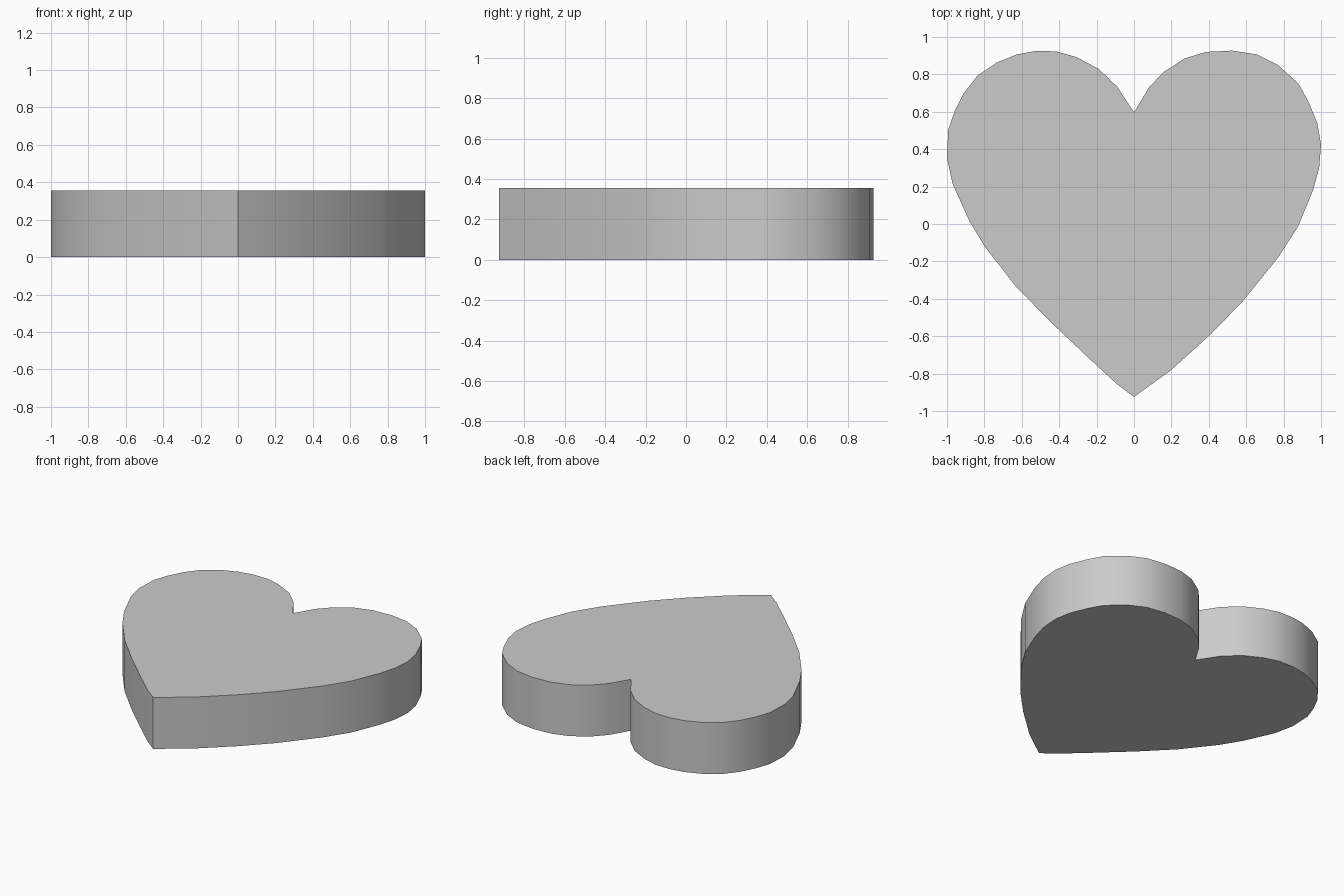
import bpy, bmesh, math

if "Cube" in bpy.data.objects:
    bpy.data.objects.remove(bpy.data.objects["Cube"])

HEIGHT = 0.355

# Heart outline, from the notch round each lobe to the bottom tip
notch, tip = (0, 0.597), (0, -0.925)
left = [(-0.09, 0.735), (-0.19, 0.83), (-0.31, 0.893), (-0.415, 0.923),
        (-0.525, 0.925), (-0.625, 0.907), (-0.73, 0.865), (-0.835, 0.795),
        (-0.91, 0.70), (-0.96, 0.60), (-0.993, 0.505), (-1.0, 0.355),
        (-0.97, 0.215), (-0.88, 0.015), (-0.795, -0.125), (-0.635, -0.33),
        (-0.45, -0.52), (-0.26, -0.70), (-0.095, -0.853)]
right = [(0.08, 0.73), (0.155, 0.81), (0.27, 0.885), (0.385, 0.92),
         (0.525, 0.927), (0.655, 0.907), (0.77, 0.85), (0.88, 0.75),
         (0.93, 0.66), (0.98, 0.54), (1.0, 0.425), (0.99, 0.30),
         (0.957, 0.18), (0.877, -0.015), (0.77, -0.18), (0.58, -0.415),
         (0.41, -0.59), (0.20, -0.78)]
outline = [notch] + left + [tip] + right[::-1]

# Solid heart plate: outline face extruded straight up
bm = bmesh.new()
base = bm.faces.new([bm.verts.new((x, y, 0)) for x, y in outline])
ext = bmesh.ops.extrude_face_region(bm, geom=[base], use_keep_orig=True)
top = [g for g in ext["geom"] if isinstance(g, bmesh.types.BMVert)]
bmesh.ops.translate(bm, verts=top, vec=(0, 0, HEIGHT))
bmesh.ops.recalc_face_normals(bm, faces=bm.faces)

mesh = bpy.data.meshes.new("heart_plate")
bm.to_mesh(mesh)
bm.free()
heart = bpy.data.objects.new("heart_plate", mesh)
bpy.context.collection.objects.link(heart)

# Smooth rim, sharp top and bottom edges
bpy.context.view_layer.objects.active = heart
heart.select_set(True)
bpy.ops.object.shade_smooth_by_angle(angle=math.radians(30))
